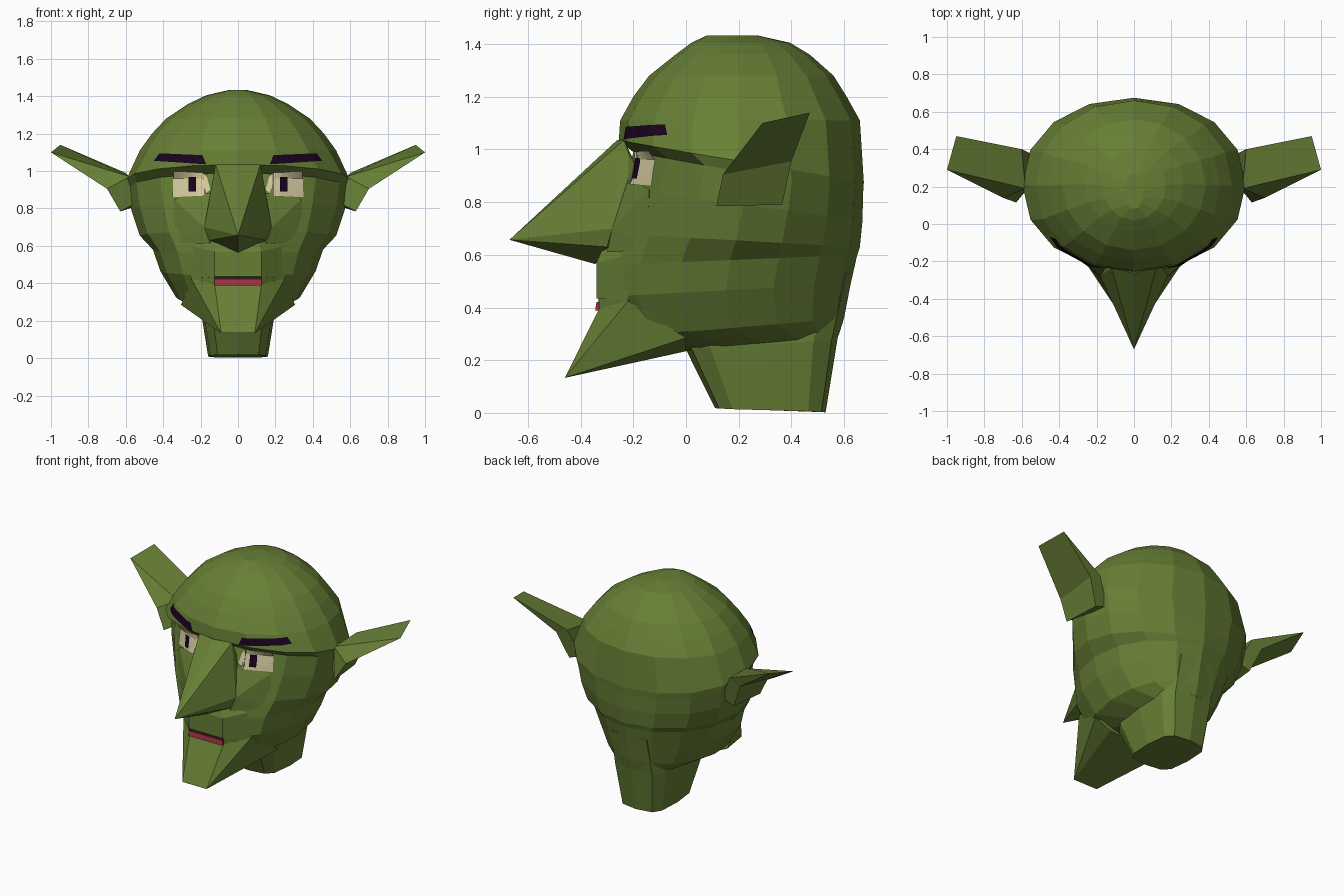
import bpy, bmesh, math
from mathutils import Vector

if "Cube" in bpy.data.objects:
    bpy.data.objects.remove(bpy.data.objects["Cube"])


def material(name, rgb):
    m = bpy.data.materials.new(name)
    m.diffuse_color = (*rgb, 1)
    m.use_nodes = True
    m.node_tree.nodes["Principled BSDF"].inputs["Base Color"].default_value = m.diffuse_color
    return m


GREEN = material("skin green", (0.135, 0.213, 0.036))
DARK = material("brow dark purple", (0.010, 0.001, 0.013))
CREAM = material("eye cream", (0.68, 0.61, 0.36))
RED = material("lip red", (0.33, 0.035, 0.055))
MAROON = material("mouth maroon", (0.05, 0.012, 0.012))


def finish(bm, name, mat):
    bmesh.ops.recalc_face_normals(bm, faces=bm.faces)
    me = bpy.data.meshes.new(name)
    bm.to_mesh(me)
    bm.free()
    me.materials.append(mat)
    ob = bpy.data.objects.new(name, me)
    bpy.context.collection.objects.link(ob)
    return ob


def loft(name, rings, mat, n=16):
    """Rings are (z, front y, back y, half width, z change to the back, squareness)."""
    bm = bmesh.new()
    rows = []
    for z, yf, yb, w, dz, p in rings:
        row = []
        for i in range(n):
            a = 2 * math.pi * i / n
            s, c = math.sin(a), -math.cos(a)
            x = w * math.copysign(abs(s) ** p, s)
            y = (yf + yb) / 2 + (yb - yf) / 2 * math.copysign(abs(c) ** p, c)
            row.append(bm.verts.new((x, y, z + dz * (1 + c) / 2)))
        rows.append(row)
    for lo, hi in zip(rows, rows[1:]):
        for i in range(n):
            j = (i + 1) % n
            bm.faces.new((lo[i], lo[j], hi[j], hi[i]))
    bm.faces.new(rows[0])
    bm.faces.new(rows[-1])
    return finish(bm, name, mat)


def hull(name, half, mat, sides=None):
    """Convex block: points mirrored across x = 0, or one block for a given side."""
    bm = bmesh.new()
    for x, y, z in half:
        for s in sides or ((1, -1) if x else (1,)):
            bm.verts.new((s * x, y, z))
    res = bmesh.ops.convex_hull(bm, input=bm.verts)
    junk = [v for v in res["geom_interior"] if isinstance(v, bmesh.types.BMVert)]
    if junk:
        bmesh.ops.delete(bm, geom=junk, context='VERTS')
    return finish(bm, name, mat)


# Skull, from jaw line up to crown
loft("head", [
    (0.235, 0.00, 0.58, 0.20, 0.06, 0.8),
    (0.285, -0.25, 0.60, 0.33, 0.075, 0.95),
    (0.44, -0.325, 0.625, 0.415, 0.05, 1),
    (0.56, -0.315, 0.65, 0.455, 0.04, 1),
    (0.68, -0.28, 0.66, 0.525, -0.05, 1.03),
    (0.85, -0.235, 0.67, 0.57, -0.12, 1.02),
    (0.99, -0.20, 0.672, 0.588, -0.16, 1),
    (1.035, -0.255, 0.675, 0.597, -0.16, 0.95),
    (1.11, -0.25, 0.66, 0.525, 0, 0.97),
    (1.20, -0.20, 0.61, 0.46, 0, 1),
    (1.28, -0.14, 0.56, 0.385, 0, 1),
    (1.36, -0.04, 0.47, 0.265, 0, 1),
    (1.405, 0.02, 0.395, 0.17, 0, 1),
    (1.433, 0.08, 0.27, 0.05, 0, 1),
], GREEN)

# Squarish neck, running up into the back of the skull
loft("neck", [
    (0.018, 0.11, 0.53, 0.16, -0.016, 0.55),
    (0.24, 0.00, 0.575, 0.20, 0.04, 0.55),
    (0.50, 0.05, 0.632, 0.20, 0.03, 0.6),
], GREEN, 12)

# Long pointed nose, and the cheek planes beside it
hull("nose", [(0, -0.262, 1.035), (0.12, -0.235, 1.036), (0.13, -0.215, 0.975),
              (0, -0.67, 0.657), (0.18, -0.28, 0.70), (0.15, -0.30, 0.63),
              (0, -0.345, 0.565), (0.145, -0.22, 0.90), (0.10, -0.10, 0.75)], GREEN)
for side, s in (("right", 1), ("left", -1)):
    hull("cheek_" + side, [(0.145, -0.22, 0.885), (0.18, -0.28, 0.70), (0.15, -0.30, 0.61),
                           (0.34, -0.14, 0.85), (0.35, -0.145, 0.62),
                           (0.10, -0.10, 0.75)], GREEN, (s,))

# Upper lip and jutting chin, with the mouth between
hull("upper_lip", [(0.125, -0.34, 0.435), (0.125, -0.34, 0.57), (0.10, -0.31, 0.64),
                   (0.25, -0.22, 0.425), (0.25, -0.22, 0.60)], GREEN)
hull("chin", [(0.125, -0.33, 0.395), (0.09, -0.46, 0.133), (0.19, -0.26, 0.285),
              (0.25, -0.22, 0.425), (0.305, 0, 0.285), (0.19, 0, 0.234)], GREEN)
hull("mouth_gap", [(0.125, -0.333, 0.41), (0.125, -0.333, 0.436),
                   (0.125, -0.25, 0.41), (0.125, -0.25, 0.436)], MAROON)
hull("lower_lip", [(0.125, -0.345, 0.388), (0.125, -0.34, 0.42),
                   (0.125, -0.26, 0.388), (0.125, -0.26, 0.42)], RED)
# Corners of the mouth, closing the gap beside the lips
for side, s in (("right", 1), ("left", -1)):
    hull("mouth_corner_" + side, [(0.126, -0.328, 0.39), (0.126, -0.332, 0.44),
                                  (0.25, -0.22, 0.425), (0.126, -0.15, 0.39),
                                  (0.126, -0.15, 0.44)], GREEN, (s,))

# Ears: front and back sections (root, tip, fold, lobe, inner root) bridged together
front = [(0.58, 0.19, 0.97), (1.0, 0.29, 1.10), (0.70, 0.14, 0.905),
         (0.63, 0.115, 0.785), (0.56, 0.20, 0.82)]
back = [(0.60, 0.40, 0.99), (0.95, 0.47, 1.14), (0.68, 0.40, 0.955),
        (0.61, 0.365, 0.79), (0.52, 0.36, 0.82)]
for side, s in (("right", 1), ("left", -1)):
    bm = bmesh.new()
    f, b = [[bm.verts.new((s * x, y, z)) for x, y, z in sec] for sec in (front, back)]
    for i in range(5):
        j = (i + 1) % 5
        bm.faces.new((f[i], f[j], b[j], b[i]))
    for sec in (f, b):
        bm.faces.new((sec[0], sec[1], sec[2]))
        bm.faces.new((sec[0], sec[2], sec[3], sec[4]))
    finish(bm, "ear_" + side, GREEN)

bpy.context.view_layer.update()
scene, deps = bpy.context.scene, bpy.context.evaluated_depsgraph_get()


def plate(name, corners, mat, lift, s, nu=8, nv=4):
    """Thin patch laid on the face: corners (x, z) run round from bottom inner."""
    a, b, c, d = [Vector(p) for p in corners]
    bm = bmesh.new()
    grid = []
    for v in range(nv + 1):
        row = []
        for u in range(nu + 1):
            p = a.lerp(b, u / nu).lerp(d.lerp(c, u / nu), v / nv)
            hit, loc, *_ = scene.ray_cast(deps, (s * p.x, -2, p.y), (0, 1, 0))
            row.append(bm.verts.new((s * p.x, (loc.y if hit else 0) - lift, p.y)))
        grid.append(row)
    for v in range(nv):
        for u in range(nu):
            bm.faces.new((grid[v][u], grid[v][u + 1], grid[v + 1][u + 1], grid[v + 1][u]))
    return finish(bm, name, mat)


# Eyes, pupils and brows, all laid on the bare skin
EYE = [(0.19, 0.868), (0.35, 0.86), (0.345, 0.995), (0.19, 0.992)]
CORNER = [(0.148, 0.90), (0.19, 0.868), (0.19, 0.992), (0.165, 0.965)]
PUPIL = [(0.225, 0.89), (0.265, 0.89), (0.265, 0.968), (0.225, 0.968)]
BROW = [(0.17, 1.036), (0.45, 1.055), (0.42, 1.095), (0.19, 1.085)]
for side, s in (("right", 1), ("left", -1)):
    plate("eye_" + side, EYE, CREAM, 0.008, s)
    plate("eye_corner_" + side, CORNER, CREAM, 0.008, s)
    plate("pupil_" + side, PUPIL, DARK, 0.014, s)
    plate("brow_" + side, BROW, DARK, 0.007, s)
